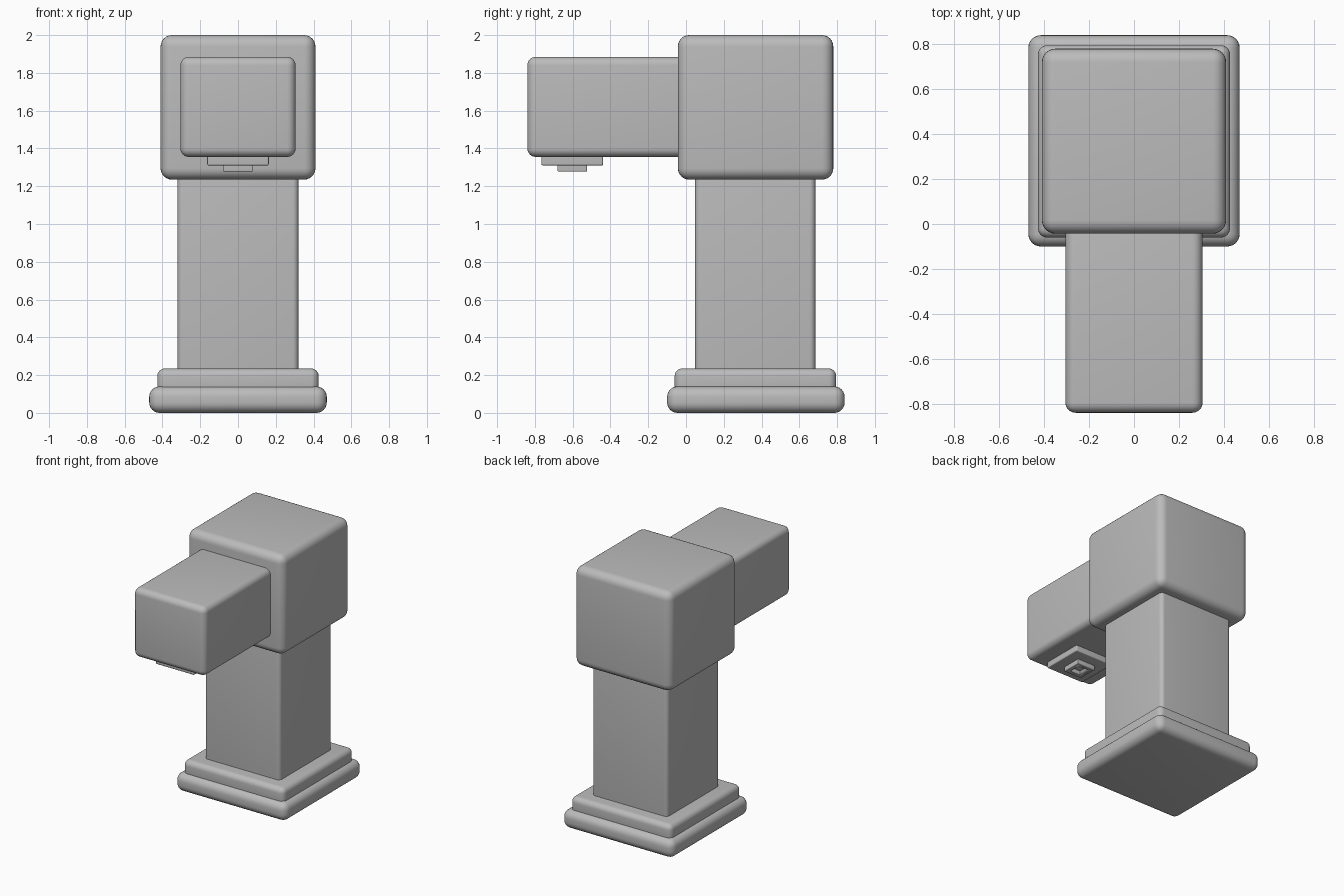
import bpy

if "Cube" in bpy.data.objects:
    bpy.data.objects.remove(bpy.data.objects["Cube"])

metal = bpy.data.materials.new("satin_grey")
metal.diffuse_color = (0.5, 0.5, 0.5, 1)
metal.use_nodes = True
metal.node_tree.nodes["Principled BSDF"].inputs["Base Color"].default_value = metal.diffuse_color


def finish(obj):
    """Shared material and smooth shading with sharp edges kept."""
    obj.data.materials.append(metal)
    bpy.ops.object.select_all(action='DESELECT')
    obj.select_set(True)
    bpy.context.view_layer.objects.active = obj
    bpy.ops.object.shade_smooth_by_angle(angle=0.6)


def rounded_box(name, half_width, y_range, z_range, radius):
    """Box centred on x = 0 with all edges rounded."""
    (y0, y1), (z0, z1) = y_range, z_range
    bpy.ops.mesh.primitive_cube_add(size=1, location=(0, (y0 + y1) / 2, (z0 + z1) / 2))
    obj = bpy.context.object
    obj.name = name
    obj.scale = (2 * half_width, y1 - y0, z1 - z0)
    bpy.ops.object.transform_apply(location=False, rotation=False, scale=True)
    if radius:
        bevel = obj.modifiers.new("rounding", 'BEVEL')
        bevel.width = radius
        bevel.segments = 6
        bpy.ops.object.modifier_apply(modifier=bevel.name)
    finish(obj)
    return obj


# Stepped foot
rounded_box("base_plate", 0.47, (-0.10, 0.84), (0.0, 0.14), 0.055)
rounded_box("base_step", 0.427, (-0.06, 0.795), (0.10, 0.235), 0.04)

# Upright column, its ends buried in the foot and the head
rounded_box("column", 0.32, (0.048, 0.685), (0.15, 1.32), 0.03)

# Head block and spout
rounded_box("head", 0.41, (-0.043, 0.78), (1.235, 2.0), 0.06)
rounded_box("spout", 0.305, (-0.84, 0.06), (1.355, 1.885), 0.045)

# Outlet under the spout
rounded_box("outlet_plate", 0.163, (-0.765, -0.439), (1.31, 1.40), 0.008)
nozzle = rounded_box("nozzle", 0.078, (-0.68, -0.524), (1.277, 1.34), 0.006)

# Square opening in the nozzle
cutter = rounded_box("nozzle_cutter", 0.045, (-0.647, -0.557), (1.25, 1.312), 0)
cutter.hide_render = True
cutter.hide_viewport = True
opening = nozzle.modifiers.new("opening", 'BOOLEAN')
opening.operation = 'DIFFERENCE'
opening.solver = 'EXACT'
opening.object = cutter
